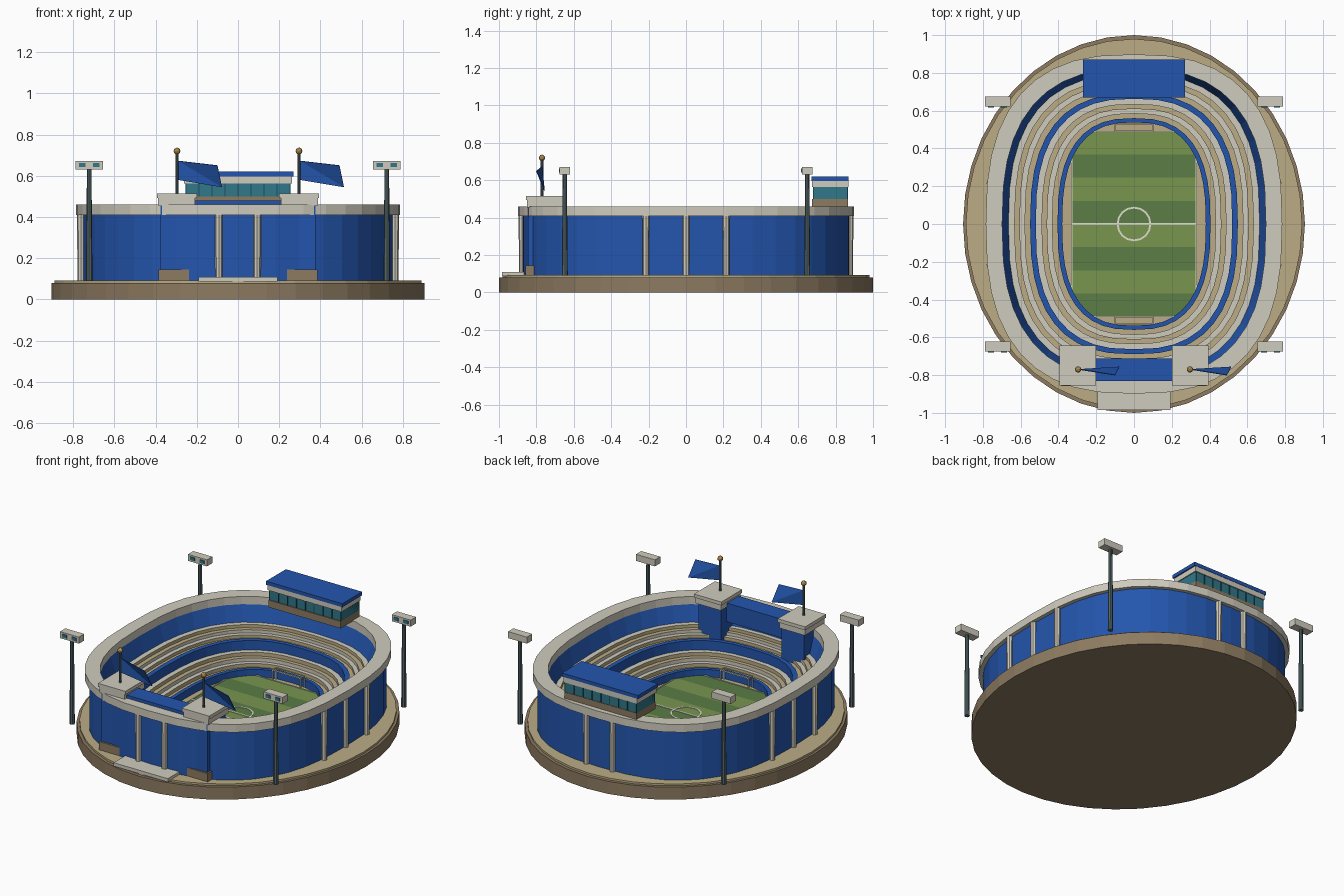
import bpy, bmesh
from math import cos, sin, pi, copysign
from mathutils import Matrix, Vector

if "Cube" in bpy.data.objects:
    bpy.data.objects.remove(bpy.data.objects["Cube"])

MATS = {}
PALETTE = dict(blue=(40, 86, 172), cream=(206, 202, 188), tan=(186, 171, 132), brown=(140, 122, 97),
               teal=(52, 118, 136), dark_teal=(34, 80, 94), steel=(84, 102, 104), gold=(180, 145, 82),
               grass=(120, 148, 80), dark_grass=(92, 124, 72), white=(222, 222, 206))


def mat(name):
    if name not in MATS:
        m = bpy.data.materials.new(name)
        m.diffuse_color = [(c / 255) ** 2.2 for c in PALETTE[name]] + [1]
        m.use_nodes = True
        m.node_tree.nodes["Principled BSDF"].inputs["Base Color"].default_value = m.diffuse_color
        MATS[name] = m
    return MATS[name]


def finish(name, bm, colours):
    bmesh.ops.recalc_face_normals(bm, faces=bm.faces)
    me = bpy.data.meshes.new(name)
    bm.to_mesh(me)
    bm.free()
    for c in colours:
        me.materials.append(mat(c))
    ob = bpy.data.objects.new(name, me)
    bpy.context.collection.objects.link(ob)
    return ob


def box(name, x0, x1, y0, y1, z0, z1, colour):
    bm = bmesh.new()
    centre = Vector((x0 + x1, y0 + y1, z0 + z1)) / 2
    size = Vector((abs(x1 - x0), abs(y1 - y0), z1 - z0))
    bmesh.ops.create_cube(bm, size=1, matrix=Matrix.Translation(centre) @ Matrix.Diagonal((*size, 1)))
    return finish(name, bm, [colour])


def pole(name, x, y, z0, z1, r0, r1, colour, sides=8):
    bm = bmesh.new()
    bmesh.ops.create_cone(bm, cap_ends=True, segments=sides, radius1=r0, radius2=r1, depth=z1 - z0,
                          matrix=Matrix.Translation((x, y, (z0 + z1) / 2)))
    return finish(name, bm, [colour])


def oval(a, b, n, segs):
    def p(v):
        return copysign(abs(v) ** (2 / n), v) if abs(v) > 1e-6 else 0
    return [(a * p(cos(2 * pi * i / segs)), b * p(sin(2 * pi * i / segs))) for i in range(segs)]


def bowl_b(a):
    return 0.2 + 0.89 * a


def ring(name, profile, n=2.6, segs=40, depth=bowl_b):
    """Sweep a closed profile of (half width, z, colour of the face to the next point) round an oval."""
    bm = bmesh.new()
    colours = list(dict.fromkeys(p[2] for p in profile))
    loops = [[bm.verts.new((x, y, z)) for x, y in oval(a, depth(a), n, segs)] for a, z, _ in profile]
    for k, p in enumerate(profile):
        l0, l1 = loops[k], loops[(k + 1) % len(loops)]
        for i in range(segs):
            j = (i + 1) % segs
            bm.faces.new((l0[i], l0[j], l1[j], l1[i])).material_index = colours.index(p[2])
    return finish(name, bm, colours)


def slab(name, a, b, z0, z1, colour):
    bm = bmesh.new()
    lo, hi = [[bm.verts.new((x, y, z)) for x, y in oval(a, b, 2, 40)] for z in (z0, z1)]
    bm.faces.new(lo)
    bm.faces.new(hi)
    for i in range(40):
        j = (i + 1) % 40
        bm.faces.new((lo[i], lo[j], hi[j], hi[i]))
    return finish(name, bm, [colour])


# Ground plinth
slab("plinth", 0.905, 1.0, 0, 0.08, "brown")
slab("plaza", 0.89, 0.98, 0.08, 0.092, "tan")

# Seating bowl: parapets and stepped rows, closed by the outer wall
profile = [(0.38, 0.085, "blue"), (0.38, 0.14, "blue"), (0.405, 0.14, "blue"), (0.405, 0.125, "tan")]


def rows(a0, a1, z0, z1, count):
    out = []
    for i in range(count):
        a, z = a0 + (a1 - a0) * i / count, z0 + (z1 - z0) * i / (count - 1)
        c = "cream" if i % 2 else "tan"
        out += [(a, z, c), (a0 + (a1 - a0) * (i + 1) / count, z, c)]
    return out


profile += rows(0.405, 0.515, 0.13, 0.20, 4)
profile += [(0.52, 0.20, "blue"), (0.52, 0.26, "blue"), (0.55, 0.26, "blue")]
profile += rows(0.55, 0.66, 0.25, 0.31, 4)
profile += [(0.665, 0.31, "blue"), (0.70, 0.415, "blue"), (0.76, 0.415, "blue"), (0.76, 0.085, "blue")]
ring("seating_bowl", profile)
ring("cornice", [(0.698, 0.41, "cream"), (0.698, 0.46, "cream"), (0.785, 0.46, "cream"), (0.785, 0.41, "cream")])

# Outer wall pillars
for s in (-1, 1):
    for y in (-0.215, 0, 0.215):
        pole("side_pillar", s * 0.762, y, 0.09, 0.41, 0.017, 0.019, "cream")
    for x in (-0.093, 0.093):
        pole("end_pillar", x, s * 0.876, 0.09, 0.41, 0.017, 0.019, "cream")

# Pitch with mown stripes and markings
for i in range(8):
    y = -0.49 + i * 0.1225
    box("pitch_stripe", -0.33, 0.33, y, y + 0.1225, 0.085, 0.1, "grass" if i % 2 else "dark_grass")
box("halfway_line", -0.33, 0.33, -0.005, 0.005, 0.098, 0.103, "white")
ring("centre_circle", [(0.082, 0.098, "white"), (0.082, 0.103, "white"), (0.092, 0.103, "white"),
                       (0.092, 0.098, "white")], n=2, segs=16, depth=lambda a: a)
for s in (-1, 1):
    box("touch_line", s * 0.326, s * 0.333, -0.493, 0.493, 0.098, 0.103, "white")
    box("goal_line", -0.333, 0.333, s * 0.487, s * 0.493, 0.098, 0.103, "white")
    # Goal frame
    for x in (-0.1, 0.1):
        box("goal_post", x - 0.004, x + 0.004, s * 0.486, s * 0.494, 0.1, 0.17, "white")
        box("goal_side_rail", x - 0.003, x + 0.003, s * 0.49, s * 0.53, 0.162, 0.168, "white")
        box("goal_back_post", x - 0.003, x + 0.003, s * 0.526, s * 0.532, 0.09, 0.168, "white")
    box("goal_crossbar", -0.104, 0.104, s * 0.486, s * 0.494, 0.162, 0.17, "white")
    box("goal_back_bar", -0.103, 0.103, s * 0.526, s * 0.532, 0.162, 0.168, "white")

# Entrance gate: twin towers, bridge and step
for s in (-1, 1):
    box("tower_foot", s * 0.2, s * 0.385, -0.857, -0.65, 0.09, 0.145, "brown")
    box("tower_body", s * 0.215, s * 0.375, -0.845, -0.66, 0.09, 0.465, "blue")
    box("tower_neck", s * 0.208, s * 0.387, -0.85, -0.65, 0.455, 0.495, "cream")
    box("tower_cap", s * 0.2, s * 0.394, -0.855, -0.643, 0.493, 0.515, "cream")
box("gate_bridge", -0.21, 0.21, -0.83, -0.712, 0.36, 0.48, "blue")
box("entrance_step", -0.192, 0.192, -0.985, -0.86, 0.088, 0.11, "cream")

# Flags on the towers
for x in (-0.296, 0.296):
    pole("flag_pole", x, -0.77, 0.51, 0.715, 0.008, 0.007, "steel")
    bm = bmesh.new()
    bmesh.ops.create_icosphere(bm, subdivisions=2, radius=0.017, matrix=Matrix.Translation((x, -0.77, 0.72)))
    finish("flag_finial", bm, ["gold"])
    bm = bmesh.new()
    corners = [(0.005, -0.77, 0.58), (0.218, -0.757, 0.545), (0.196, -0.8, 0.65), (0.005, -0.77, 0.673)]
    v = [bm.verts.new((x + a, b, c)) for a, b, c in corners]
    bm.faces.new((v[0], v[1], v[3]))
    bm.faces.new((v[1], v[2], v[3]))
    flag = finish("flag", bm, ["blue"])
    solid = flag.modifiers.new("thickness", "SOLIDIFY")
    solid.thickness = 0.004
    solid.offset = 0

# Press box over the rear stand
box("press_box_base", -0.255, 0.255, 0.675, 0.865, 0.455, 0.50, "brown")
box("press_box_glass", -0.255, 0.255, 0.682, 0.862, 0.50, 0.565, "teal")
for i in range(9):
    x = -0.252 + i * 0.063
    box("press_box_mullion", x - 0.003, x + 0.003, 0.678, 0.866, 0.50, 0.565, "dark_teal")
box("press_box_fascia", -0.262, 0.262, 0.675, 0.868, 0.563, 0.597, "cream")
box("press_box_roof", -0.27, 0.27, 0.67, 0.87, 0.597, 0.62, "blue")

# Floodlights, all lamps facing forward
for x in (-0.722, 0.722):
    for y in (-0.648, 0.648):
        pole("floodlight_pole", x, y, 0.09, 0.635, 0.016, 0.011, "steel")
        box("floodlight_head", x - 0.067, x + 0.067, y - 0.027, y + 0.027, 0.63, 0.672, "cream")
        for d in (-0.034, 0.034):
            box("floodlight_lamp", x + d - 0.016, x + d + 0.016, y - 0.032, y - 0.02, 0.642, 0.662, "teal")
